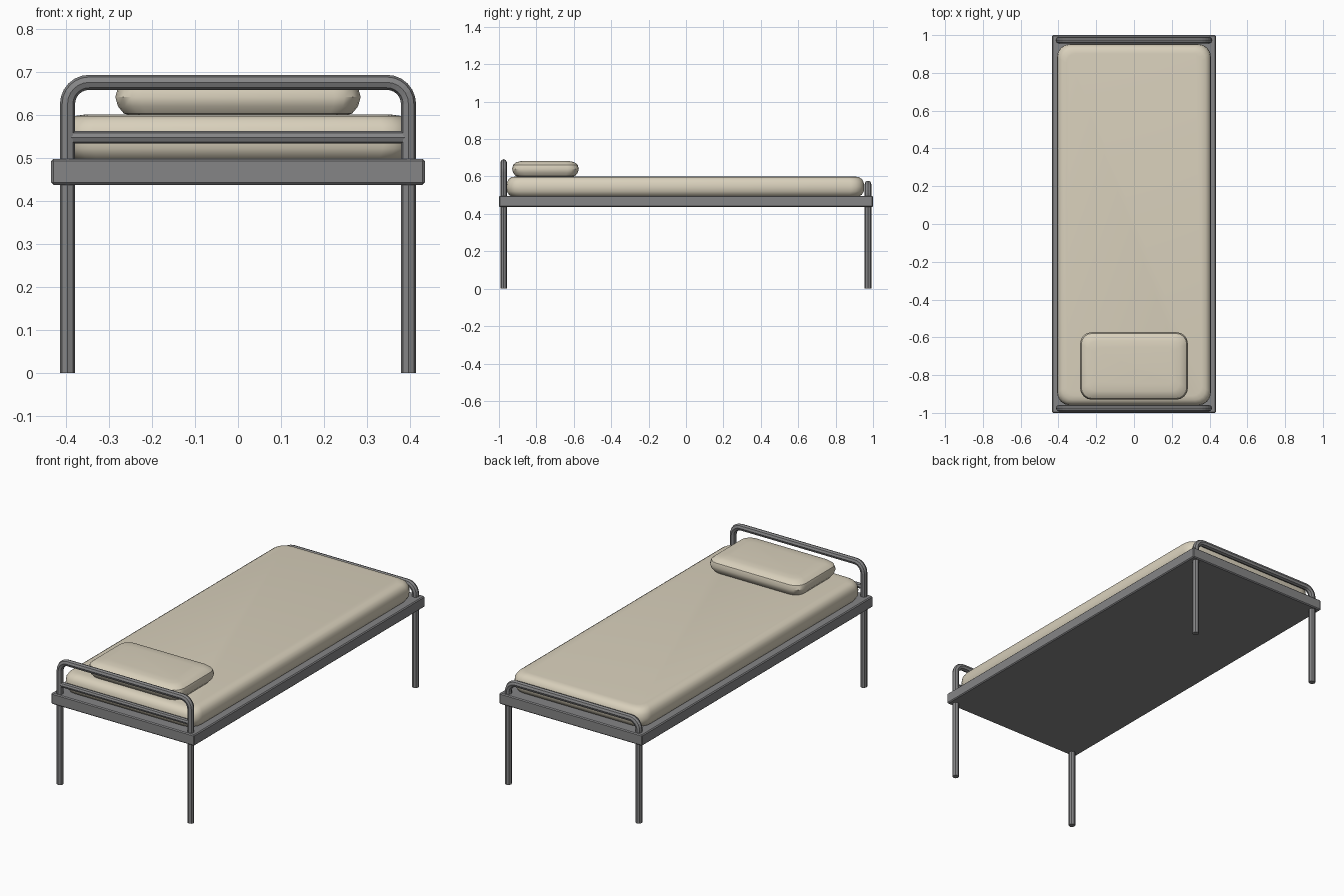
import bpy, bmesh, math
from mathutils import Vector

if "Cube" in bpy.data.objects:
    bpy.data.objects.remove(bpy.data.objects["Cube"])


def material(name, rgb):
    m = bpy.data.materials.new(name)
    m.diffuse_color = (*rgb, 1)
    m.use_nodes = True
    m.node_tree.nodes["Principled BSDF"].inputs["Base Color"].default_value = m.diffuse_color
    return m


metal = material("grey_metal", (0.235, 0.235, 0.24))
fabric = material("cream_fabric", (0.69, 0.63, 0.50))


def tube(name, points, radius):
    # octagonal tube along a path
    cu = bpy.data.curves.new(name, 'CURVE')
    cu.dimensions = '3D'
    cu.bevel_depth = radius
    cu.bevel_resolution = 2
    cu.use_fill_caps = True
    sp = cu.splines.new('POLY')
    sp.points.add(len(points) - 1)
    for p, co in zip(sp.points, points):
        p.co = (*co, 1)
    sp.use_smooth = False
    ob = bpy.data.objects.new(name, cu)
    bpy.context.collection.objects.link(ob)
    cu.materials.append(metal)
    bpy.ops.object.select_all(action='DESELECT')
    bpy.context.view_layer.objects.active = ob
    ob.select_set(True)
    bpy.ops.object.convert(target='MESH')
    return ob


def hoop(name, y, top, r=0.05, x=0.396):
    # legs and rail bent from one tube
    pts = [(-x, y, 0)]
    for i in range(7):
        a = math.pi - i * math.pi / 12
        pts.append((-x + r + r * math.cos(a), y, top - r + r * math.sin(a)))
    pts += [(-px, py, pz) for px, py, pz in reversed(pts)]
    return tube(name, pts, 0.0175)


def cushion(name, lo, hi, corner, profile):
    # stack of rounded rectangles; profile = (height fraction, inset)
    bm = bmesh.new()
    cx, cy = (lo[0] + hi[0]) / 2, (lo[1] + hi[1]) / 2
    hx, hy = (hi[0] - lo[0]) / 2, (hi[1] - lo[1]) / 2
    rings = []
    for t, inset in profile:
        z = lo[2] + t * (hi[2] - lo[2])
        r = max(corner - inset * 0.4, 0.01)
        ring = []
        for q, (sx, sy) in enumerate([(1, 1), (-1, 1), (-1, -1), (1, -1)]):
            for k in range(5):
                a = (q + k / 4) * math.pi / 2
                ring.append(bm.verts.new((
                    cx + sx * (hx - inset - r) + r * math.cos(a),
                    cy + sy * (hy - inset - r) + r * math.sin(a), z)))
        rings.append(ring)
    n = len(rings[0])
    for a, b in zip(rings, rings[1:]):
        for i in range(n):
            j = (i + 1) % n
            bm.faces.new((a[i], a[j], b[j], b[i]))
    bm.faces.new(rings[-1])
    bm.faces.new(rings[0][::-1])
    me = bpy.data.meshes.new(name)
    bm.to_mesh(me)
    bm.free()
    me.materials.append(fabric)
    ob = bpy.data.objects.new(name, me)
    bpy.context.collection.objects.link(ob)
    bpy.ops.object.select_all(action='DESELECT')
    bpy.context.view_layer.objects.active = ob
    ob.select_set(True)
    bpy.ops.object.shade_smooth_by_angle(angle=math.radians(35))
    return ob


# base frame
bpy.ops.mesh.primitive_cube_add(size=1, location=(0, 0, 0.467))
frame = bpy.context.object
frame.name = "base_frame"
frame.scale = (0.868, 2.0, 0.06)
bpy.ops.object.transform_apply(location=False, rotation=False, scale=True)
frame.data.materials.append(metal)
bev = frame.modifiers.new("edge_bevel", 'BEVEL')
bev.width = 0.005
bev.segments = 1

# head and foot hoops with legs, head crossbar
hoop("head_hoop", -0.975, 0.675)
hoop("foot_hoop", 0.973, 0.56)
tube("head_crossbar", [(-0.396, -0.975, 0.547), (0.396, -0.975, 0.547)], 0.0145)

# mattress and pillow
cushion("mattress", (-0.408, -0.96, 0.49), (0.408, 0.953, 0.6), 0.07,
        [(0, 0.035), (0.1, 0.014), (0.28, 0.002), (0.5, 0), (0.72, 0.003),
         (0.88, 0.013), (0.97, 0.028), (1, 0.05)])
cushion("pillow", (-0.285, -0.93, 0.598), (0.285, -0.573, 0.684), 0.06,
        [(0, 0.04), (0.05, 0.02), (0.25, 0.006), (0.5, 0), (0.75, 0.006),
         (0.9, 0.022), (0.97, 0.045), (1, 0.08)])
